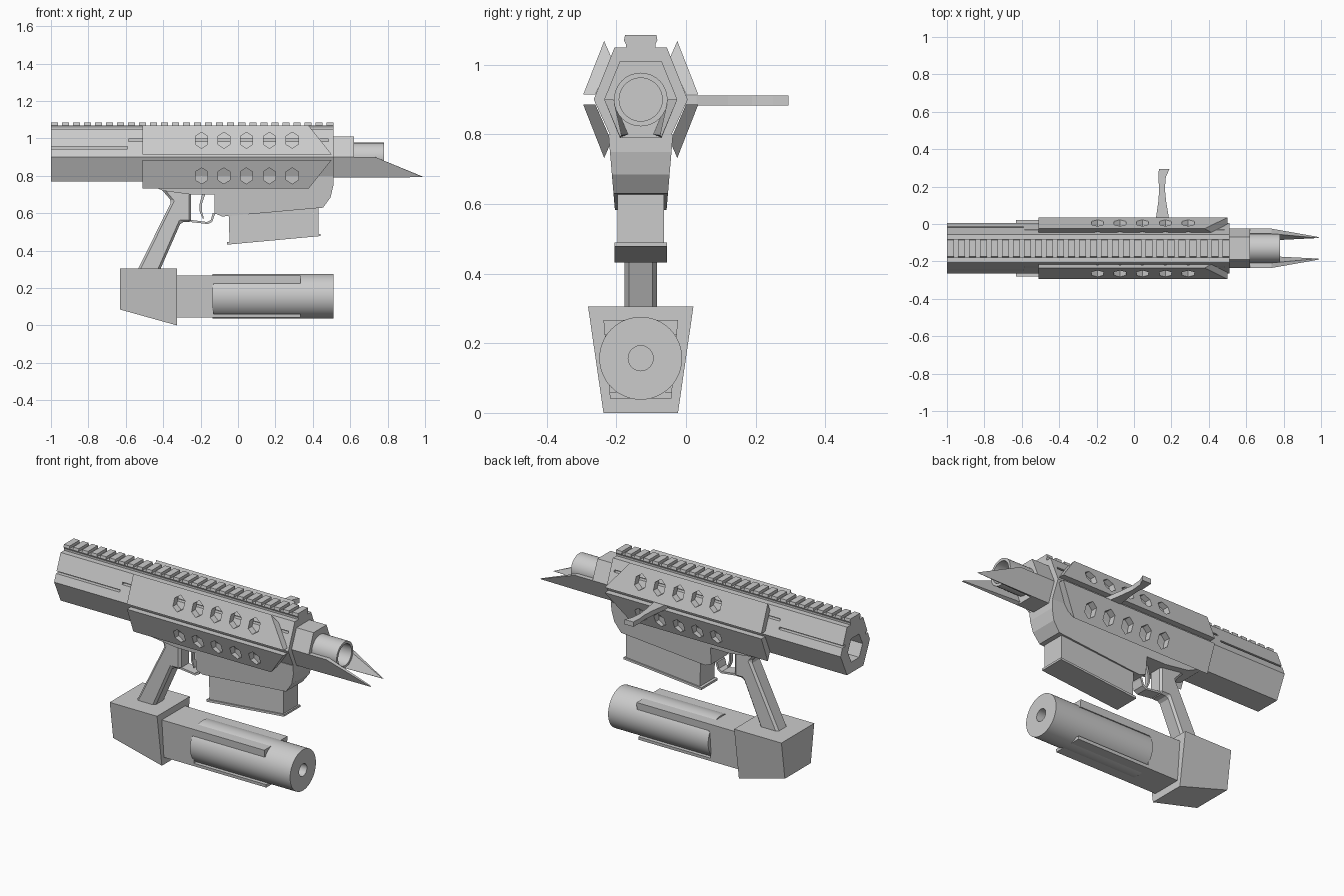
import bpy, bmesh, math

if "Cube" in bpy.data.objects:
    bpy.data.objects.remove(bpy.data.objects["Cube"])

CY = -0.13   # centre plane of the model
CZ = 0.90    # barrel axis height


def loft(name, *rings):
    """Closed solid (or several) through rings of 3D points; each argument is a list of rings."""
    bm = bmesh.new()
    for solid in rings:
        vs = [[bm.verts.new(p) for p in ring] for ring in solid]
        n = len(vs[0])
        for a, b in zip(vs, vs[1:]):
            for i in range(n):
                bm.faces.new((a[i], a[(i + 1) % n], b[(i + 1) % n], b[i]))
        bm.faces.new(vs[0])
        bm.faces.new(vs[-1])
    bmesh.ops.recalc_face_normals(bm, faces=bm.faces)
    me = bpy.data.meshes.new(name)
    bm.to_mesh(me)
    bm.free()
    ob = bpy.data.objects.new(name, me)
    bpy.context.collection.objects.link(ob)
    return ob


def slab_rings(pts, w):
    f = w if callable(w) else (lambda z: w)
    return [[(x, CY + s * f(z), z) for x, z in pts] for s in (-1, 1)]


def slab(name, pts, w):
    """Side profile (x, z) given half width w, which may depend on z."""
    return loft(name, slab_rings(pts, w))


def bar_rings(pts, x0, x1):
    """Cross-section (y offset, z) swept along x."""
    return [[(x, CY + y, z) for y, z in pts] for x in (x0, x1)]


def circle(r, z, n=32):
    return [(r * math.cos(2 * math.pi * i / n), z + r * math.sin(2 * math.pi * i / n)) for i in range(n)]


def hexagon(side, flat, top, bottom):
    return [(side, CZ), (flat, top), (-flat, top), (-side, CZ), (-flat, bottom), (flat, bottom)]


def cut(ob, cutter):
    m = ob.modifiers.new("cut", 'BOOLEAN')
    m.operation, m.solver, m.object = 'DIFFERENCE', 'EXACT', cutter
    cutter.hide_render = True
    cutter.hide_set(True)
    bpy.context.view_layer.update()
    dg = bpy.context.evaluated_depsgraph_get()
    me = bpy.data.meshes.new_from_object(ob.evaluated_get(dg))
    ob.modifiers.clear()
    ob.data = me
    bpy.data.objects.remove(cutter)


def smooth(ob):
    bpy.ops.object.select_all(action='DESELECT')
    ob.select_set(True)
    bpy.context.view_layer.objects.active = ob
    bpy.ops.object.shade_smooth_by_angle(angle=math.radians(30))


# Hexagonal main housing with rear bore and side grooves
body = loft("main_housing", bar_rings(hexagon(0.135, 0.075, 1.05, 0.77), -1.0, 0.51))
cut(body, loft("bore", bar_rings(hexagon(0.068, 0.036, 0.968, 0.832), -1.1, -0.6)))
grooves = []
for s in (-1, 1):
    for x0, x1, z in ((-1.05, -0.59, 0.95), (-0.585, 0.485, 0.99)):
        y = 0.135 - 0.4 * (z - CZ)
        grooves.append(bar_rings([(s * (y - 0.02), z - 0.006), (s * (y + 0.03), z - 0.006),
                                  (s * (y + 0.03), z + 0.006), (s * (y - 0.02), z + 0.006)], x0, x1))
cut(body, loft("grooves", *grooves))

# Top rail with evenly spaced teeth
rail = [bar_rings([(-0.042, 1.045), (0.042, 1.045), (0.042, 1.058), (0.048, 1.07),
                   (-0.048, 1.07), (-0.042, 1.058)], -1.0, 0.51)]
for i in range(26):
    x = -1.0 + i * 0.0589
    rail.append(bar_rings([(-0.048, 1.07), (0.048, 1.07), (0.045, 1.086), (-0.045, 1.086)], x, x + 0.0375))
loft("top_rail", *rail)

# Four angled side plates with hexagonal vents
plates = []
section = [(0.165, 0.015), (0.105, 0.168), (0.084, 0.12), (0.13, 0.015)]
for sy in (-1, 1):
    for sz in (-1, 1):
        plates.append([[(-0.51 if end == 0 else 0.5 - 0.8 * (h - 0.015), CY + sy * y, CZ + sz * h)
                        for y, h in section] for end in (0, 1)])
plates_ob = loft("side_plates", *plates)
vents = []
for x in (-0.195, -0.075, 0.045, 0.168, 0.29):
    for z in (0.99, 0.80):
        ring = [(x + 0.038 * math.sin(k * math.pi / 3), z + 0.043 * math.cos(k * math.pi / 3)) for k in range(6)]
        vents.append(slab_rings(ring, 0.3))
cut(plates_ob, loft("vents", *vents))

# Lower receiver, narrowing downward
slab("receiver", [(-0.5, 0.80), (-0.5, 0.765), (-0.40, 0.72), (-0.25, 0.70), (-0.125, 0.70), (-0.125, 0.60),
                  (-0.085, 0.583), (-0.05, 0.585), (0.455, 0.63), (0.495, 0.685), (0.51, 0.75), (0.51, 0.80)],
     lambda z: 0.088 - 0.085 * (0.745 - z))

# Magazine with floor plate
slab("magazine", [(-0.05, 0.60), (-0.045, 0.44), (0.43, 0.482), (0.43, 0.64)], 0.067)
slab("magazine_floor", [(-0.06, 0.432), (0.44, 0.478), (0.44, 0.490), (-0.06, 0.445)], 0.075)

# Grip with chamfered edges
grip = slab("grip", [(-0.42, 0.74), (-0.355, 0.665), (-0.54, 0.29), (-0.42, 0.29),
                     (-0.305, 0.552), (-0.25, 0.552), (-0.25, 0.74)], 0.046)
bv = grip.modifiers.new("chamfer", 'BEVEL')
bv.width, bv.segments = 0.012, 1

# Trigger guard and trigger
slab("trigger_guard", [(-0.255, 0.553), (-0.16, 0.542), (-0.137, 0.555), (-0.125, 0.59), (-0.12, 0.60),
                       (-0.135, 0.60), (-0.145, 0.565), (-0.165, 0.553), (-0.255, 0.565)], 0.035)
slab("trigger", [(-0.19, 0.71), (-0.205, 0.65), (-0.205, 0.61), (-0.188, 0.57), (-0.182, 0.572),
                 (-0.193, 0.61), (-0.193, 0.65), (-0.172, 0.71)], 0.012)

# Tapered block below the grip
slab("lower_block", [(-0.63, 0.305), (-0.63, 0.085), (-0.325, 0.0), (-0.325, 0.305)],
     lambda z: 0.107 + 0.145 * z)

# Lower canister and the box frame around it
loft("canister_frame", bar_rings([(-0.107, 0.267), (0.107, 0.267), (0.088, 0.042), (-0.088, 0.042)], -0.33, -0.13),
     bar_rings([(-0.107, 0.267), (0.107, 0.267), (0.1035, 0.225), (-0.1035, 0.225)], -0.13, 0.335),
     bar_rings([(-0.09, 0.06), (0.09, 0.06), (0.088, 0.042), (-0.088, 0.042)], -0.13, 0.335))
can = loft("canister", bar_rings(circle(0.119, 0.157, 48), -0.135, 0.51))
cut(can, loft("canister_hole", bar_rings(circle(0.036, 0.157, 24), 0.43, 0.6)))
smooth(can)

# Muzzle collar, open barrel
loft("muzzle_collar", bar_rings(hexagon(0.105, 0.06, 1.01, 0.79), 0.50, 0.62))
barrel = loft("barrel", bar_rings(circle(0.077, CZ), 0.60, 0.78))
cut(barrel, loft("barrel_bore", bar_rings(circle(0.062, CZ), 0.635, 0.9)))
smooth(barrel)

# Pair of pointed blades continuing the lower collar faces
blades = []
for s in (-1, 1):
    outer = [(0.61, 0.105, 0.90), (0.735, 0.105, 0.90), (0.99, 0.06, 0.793), (0.61, 0.06, 0.79)]
    inner = [(0.61, 0.078, 0.90), (0.735, 0.078, 0.90), (0.985, 0.055, 0.797), (0.61, 0.036, 0.80)]
    blades.append([[(x, CY + s * y, z) for x, y, z in ring] for ring in (outer, inner)])
loft("muzzle_blades", *blades)

# Curved side handle
handle = [(0.117, -0.02), (0.117, 0.03), (0.13, 0.12), (0.135, 0.19), (0.13, 0.24), (0.133, 0.295),
          (0.19, 0.295), (0.170, 0.25), (0.165, 0.19), (0.172, 0.12), (0.187, 0.03), (0.187, -0.02)]
loft("side_handle", [[(x, y, z) for x, y in handle] for z in (0.883, 0.911)])
